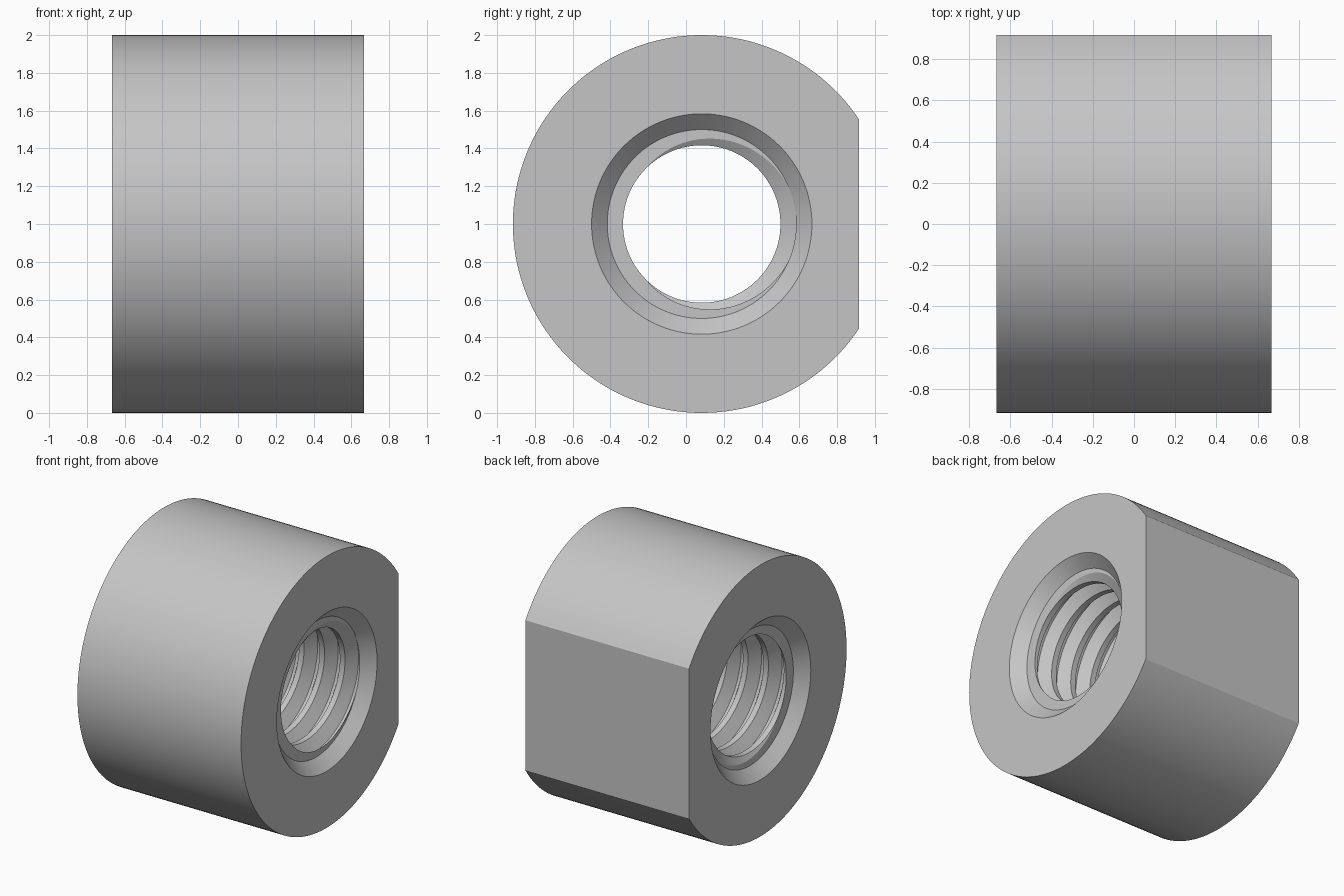
import bpy
import bmesh
from math import acos, cos, sin, pi, radians, floor

cube = bpy.data.objects.get("Cube")
if cube:
    bpy.data.objects.remove(cube, do_unlink=True)

# Main sizes, with the axis of the nut along x
HALF = 2 / 3              # half length
FLAT = 5 / 6              # distance from axis to the flat
CENTRE_Y = 1 - (1 + FLAT) / 2
MAJOR, MINOR = 0.5, 5 / 12
MOUTH = 7 / 12            # radius of the chamfer at the end face
PITCH = 1 / 6
THREAD_END = HALF - (MOUTH - MAJOR)
CREST, ROOT = PITCH / 8, PITCH / 2 - PITCH / 16   # distance from crest centre


def thread_radius(x, turn):
    """Bore radius of the right-handed thread."""
    u = x / PITCH - turn
    d = abs(u - floor(u + 0.5)) * PITCH
    t = min(max((d - CREST) / (ROOT - CREST), 0), 1)
    return MINOR + t * (MAJOR - MINOR)


def section(angle):
    """Closed outline (x, radius) of the wall at one angle."""
    turn = angle / (2 * pi)
    outer = min(1, FLAT / cos(angle)) if cos(angle) > 0 else 1
    bore = []
    for k in range(-6, 6):
        for offset in (-ROOT, -CREST, CREST, ROOT):
            x = PITCH * (k + turn) + offset
            x = min(max(x, -THREAD_END), THREAD_END)
            bore.append((x, thread_radius(x, turn)))
    return ([(-HALF, outer), (-HALF, MOUTH), (-THREAD_END, MAJOR)] + bore
            + [(THREAD_END, MAJOR), (HALF, MOUTH), (HALF, outer)])


# Angles: steps over the flat, then over the round part
corner = acos(FLAT)
FLAT_STEPS, ARC_STEPS = 24, 120
angles = [-corner + 2 * corner * i / FLAT_STEPS for i in range(FLAT_STEPS)]
angles += [corner + (2 * pi - 2 * corner) * i / ARC_STEPS for i in range(ARC_STEPS + 1)]

# Sweep the section around the axis
bm = bmesh.new()
columns = [[bm.verts.new((x, CENTRE_Y + r * cos(a), 1 + r * sin(a)))
            for x, r in section(a)] for a in angles]
for left, right in zip(columns, columns[1:]):
    for i in range(len(left)):
        j = (i + 1) % len(left)
        bm.faces.new((left[i], left[j], right[j], right[i]))
bmesh.ops.remove_doubles(bm, verts=bm.verts, dist=0.00005)
bmesh.ops.recalc_face_normals(bm, faces=bm.faces)

mesh = bpy.data.meshes.new("threaded_nut")
bm.to_mesh(mesh)
bm.free()
nut = bpy.data.objects.new("threaded_nut", mesh)
bpy.context.collection.objects.link(nut)

# Plain grey metal
grey = bpy.data.materials.new("grey_metal")
grey.use_nodes = True
colour = (0.56, 0.56, 0.56, 1)
grey.diffuse_color = colour
grey.node_tree.nodes["Principled BSDF"].inputs["Base Color"].default_value = colour
mesh.materials.append(grey)

# Smooth round walls, sharp edges
bpy.ops.object.select_all(action="DESELECT")
nut.select_set(True)
bpy.context.view_layer.objects.active = nut
bpy.ops.object.shade_smooth_by_angle(angle=radians(25))
